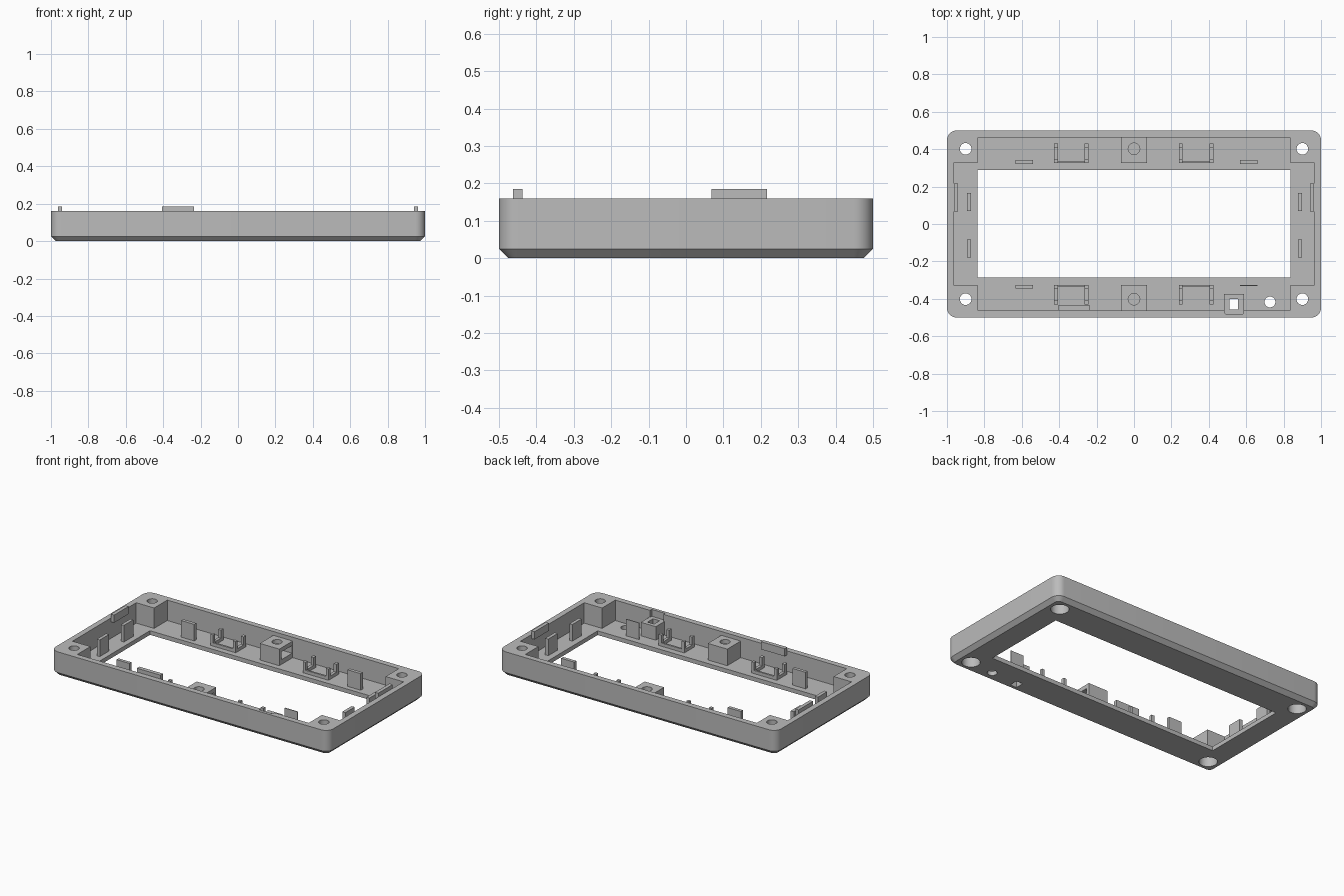
import bpy, bmesh, math

if "Cube" in bpy.data.objects:
    bpy.data.objects.remove(bpy.data.objects["Cube"])

grey = bpy.data.materials.new("light_grey")
grey.diffuse_color = (0.5, 0.5, 0.5, 1)
grey.use_nodes = True
grey.node_tree.nodes["Principled BSDF"].inputs["Base Color"].default_value = grey.diffuse_color

HEIGHT, FLOOR = 0.16, 0.027


def finish(name, bm):
    bmesh.ops.recalc_face_normals(bm, faces=bm.faces)
    mesh = bpy.data.meshes.new(name)
    bm.to_mesh(mesh)
    bm.free()
    mesh.materials.append(grey)
    ob = bpy.data.objects.new(name, mesh)
    bpy.context.collection.objects.link(ob)
    return ob


def loft(name, rings):
    """Solid skinned through rings of equal point count."""
    bm = bmesh.new()
    loops = [[bm.verts.new(p) for p in ring] for ring in rings]
    n = len(loops[0])
    for a, b in zip(loops, loops[1:]):
        for i in range(n):
            bm.faces.new((a[i], a[(i + 1) % n], b[(i + 1) % n], b[i]))
    bm.faces.new(loops[0][::-1])
    bm.faces.new(loops[-1])
    return finish(name, bm)


def prism(name, pts, z0, z1):
    return loft(name, [[(x, y, z) for x, y in pts] for z in (z0, z1)])


def box(name, x0, x1, y0, y1, z0, z1):
    return prism(name, [(x0, y0), (x1, y0), (x1, y1), (x0, y1)], z0, z1)


def cylinder(name, x, y, r, z0, z1, n=32):
    pts = [(x + r * math.cos(i * math.tau / n), y + r * math.sin(i * math.tau / n)) for i in range(n)]
    return prism(name, pts, z0, z1)


def cut(ob, *cutters):
    for c in cutters:
        mod = ob.modifiers.new("cut", 'BOOLEAN')
        mod.operation, mod.solver, mod.object = 'DIFFERENCE', 'EXACT', c
        bpy.context.view_layer.objects.active = ob
        bpy.ops.object.modifier_apply(modifier=mod.name)
        bpy.data.objects.remove(c)


def smooth(ob):
    bpy.ops.object.select_all(action='DESELECT')
    ob.select_set(True)
    bpy.context.view_layer.objects.active = ob
    bpy.ops.object.shade_smooth_by_angle(angle=math.radians(30))


def rounded_ring(inset, z, r=0.052, steps=8):
    pts = []
    for k, (sx, sy) in enumerate([(1, 1), (-1, 1), (-1, -1), (1, -1)]):
        for i in range(steps + 1):
            a = (k + i / steps) * math.pi / 2
            pts.append((sx * (1 - r) + (r - inset) * math.cos(a),
                        sy * (0.5 - r) + (r - inset) * math.sin(a), z))
    return pts


# Bezel shell: rounded tray with a chamfered underside
shell = loft("bezel_shell", [rounded_ring(0.025, 0), rounded_ring(0, 0.025), rounded_ring(0, HEIGHT)])

# Cavity leaves square posts standing in the four corners
X, Y, PX, PY = 0.963, 0.463, 0.834, 0.328
cavity = [(PX, -Y), (PX, -PY), (X, -PY), (X, PY), (PX, PY), (PX, Y),
          (-PX, Y), (-PX, PY), (-X, PY), (-X, -PY), (-PX, -PY), (-PX, -Y)]
cut(shell, prism("cavity", cavity, FLOOR, 0.3),
    box("window", -0.836, 0.836, -0.285, 0.288, -0.1, 0.1),
    cylinder("light_hole", 0.727, -0.417, 0.029, -0.1, 0.1),
    box("button_hole", 0.51, 0.557, -0.456, -0.40, -0.1, 0.1),
    prism("wall_notch", [(0.488, -0.48), (0.582, -0.48), (0.588, -0.44), (0.48, -0.44)], 0.115, 0.3))

# Counterbored screw holes in the corner posts
for sx in (-1, 1):
    for sy in (-1, 1):
        cut(shell, cylinder("screw_hole", sx * 0.9, sy * 0.402, 0.031, -0.1, 0.3),
            cylinder("counterbore", sx * 0.9, sy * 0.402, 0.054, -0.1, 0.105))
smooth(shell)

# Screw bosses with a nut slot open on the right side
for side, y0, y1 in (("back", 0.325, Y), ("front", -Y, -0.325)):
    yc = 0.402 if side == "back" else -0.402
    boss = box(side + "_nut_boss", -0.07, 0.07, y0, y1, FLOOR, 0.135)
    cut(boss, box("slot", -0.055, 0.2, yc - 0.055, yc + 0.055, 0.058, 0.108),
        cylinder("bore", 0, yc, 0.031, 0.08, 0.3))
    smooth(boss)

# Cradles: a low U rail with four corner pegs
for x0, x1 in ((-0.427, -0.244), (0.24, 0.425)):
    for side, s in (("back", 1), ("front", -1)):
        inner, outer, w = s * 0.325, s * 0.461, 0.02

        def part(name, xa, xb, ya, yb, top):
            box(f"{side}_cradle_{name}", xa, xb, min(ya, yb), max(ya, yb), FLOOR, top)

        part("rail", x0 + w, x1 - w, inner, inner + s * 0.012, 0.048)
        for xa, xb in ((x0, x0 + w), (x1 - w, x1)):
            part("side_rail", xa, xb, inner + s * w, outer - s * 0.055, 0.048)
            part("peg", xa, xb, inner, inner + s * w, 0.1)
            part("peg", xa, xb, outer - s * 0.055, outer - s * 0.03, 0.1)

# Upright locating fins around the window
for x in (-0.587, 0.613):
    box("back_fin", x - 0.047, x + 0.047, 0.32, 0.342, FLOOR, 0.135)
box("front_fin", -0.634, -0.54, -0.346, -0.325, FLOOR, 0.135)
box("front_fin", 0.566, 0.66, -0.331, -0.325, FLOOR, 0.135)
for x in (-0.882, 0.887):
    for y in (0.118, -0.13):
        box("side_fin", x - 0.011, x + 0.011, y - 0.048, y + 0.048, FLOOR, 0.135)

# Button housing
housing = box("button_housing", 0.48, 0.588, -Y, -0.375, FLOOR, 0.115)
cut(housing, box("button_bore", 0.51, 0.557, -0.456, -0.40, 0, 0.3))

# Snap tabs standing above the rim
box("left_snap_tab", -X, -0.94, 0.068, 0.217, 0.135, 0.185)
box("right_snap_tab", 0.94, X, 0.068, 0.217, 0.135, 0.185)
box("front_snap_tab", -0.405, -0.235, -Y, -0.437, 0.135, 0.185)
